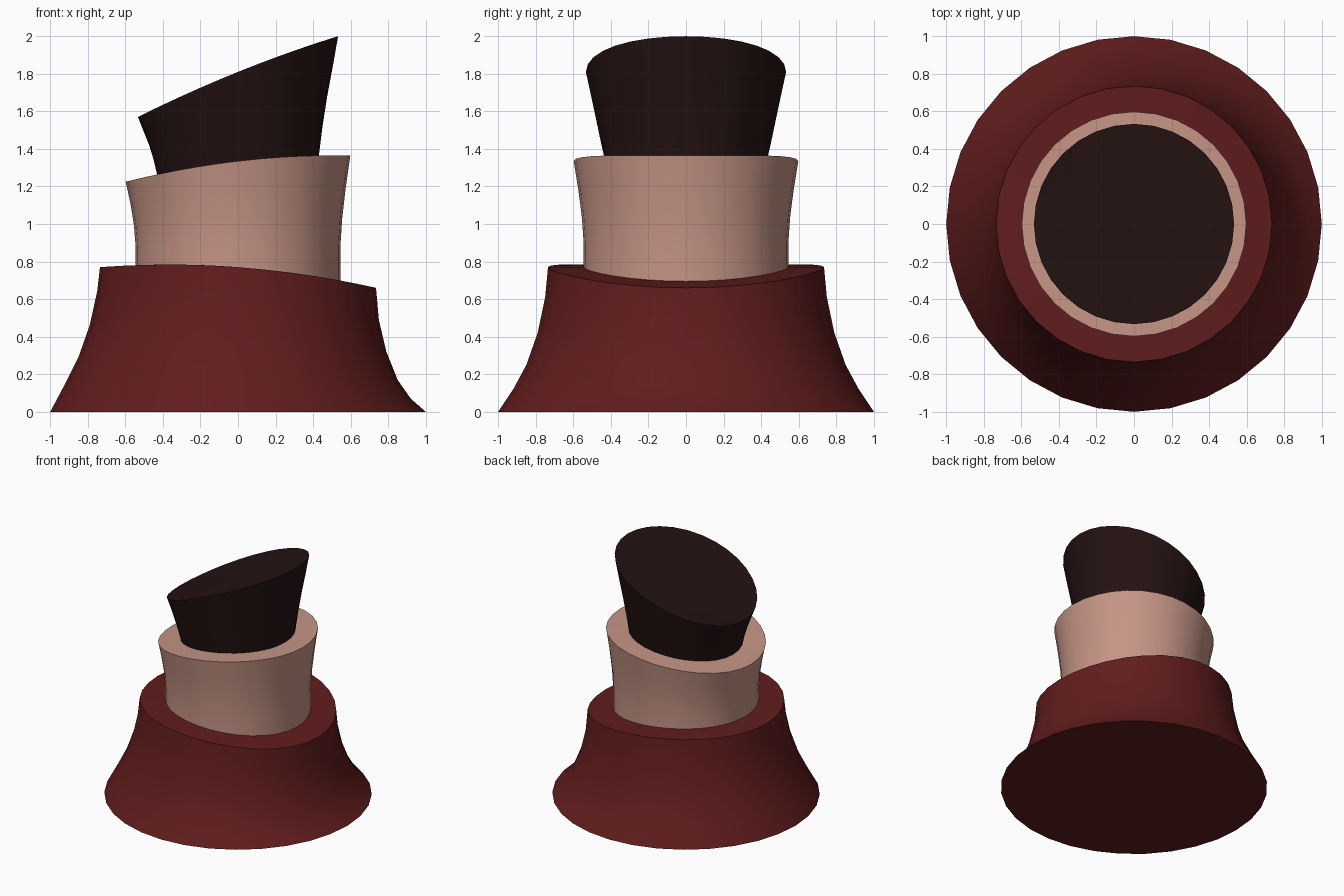
import bpy, bmesh, math

if "Cube" in bpy.data.objects:
    bpy.data.objects.remove(bpy.data.objects["Cube"])

SIDES = 32


def ring(bm, r, z_left, z_mid, z_right):
    """Circle in plan whose height follows a gentle curve from left to right."""
    slope, bow = (z_right - z_left) / 2, (z_right + z_left) / 2 - z_mid
    verts = []
    for i in range(SIDES):
        a = 2 * math.pi * i / SIDES
        c = math.cos(a)
        verts.append(bm.verts.new((r * c, r * math.sin(a), z_mid + slope * c + bow * c * c)))
    return verts


def tier(name, rings, color, cap_bottom=False, cap_top=False):
    bm = bmesh.new()
    loops = [ring(bm, *p) for p in rings]
    for lo, hi in zip(loops, loops[1:]):
        for i in range(SIDES):
            j = (i + 1) % SIDES
            bm.faces.new((lo[i], lo[j], hi[j], hi[i]))
    if cap_bottom:
        bm.faces.new(loops[0][::-1])
    if cap_top:
        centre = bm.verts.new((0, 0, rings[-1][2]))
        top = loops[-1]
        for i in range(SIDES):
            bm.faces.new((top[i], top[(i + 1) % SIDES], centre))
    mesh = bpy.data.meshes.new(name)
    bm.to_mesh(mesh)
    bm.free()
    obj = bpy.data.objects.new(name, mesh)
    bpy.context.collection.objects.link(obj)
    mat = bpy.data.materials.new(name + "_color")
    mat.diffuse_color = (*color, 1)
    mat.use_nodes = True
    mat.node_tree.nodes["Principled BSDF"].inputs["Base Color"].default_value = mat.diffuse_color
    mesh.materials.append(mat)
    bpy.ops.object.select_all(action='DESELECT')
    obj.select_set(True)
    bpy.context.view_layer.objects.active = obj
    bpy.ops.object.shade_smooth_by_angle(angle=math.radians(35))


# Rings are (radius, height at left, height at middle, height at right)
# Flared base with its sloping ledge
tier("base", [
    (1.0, 0, 0, 0), (0.92, 0.15, 0.12, 0.07), (0.85, 0.29, 0.25, 0.17),
    (0.79, 0.46, 0.42, 0.32), (0.75, 0.64, 0.61, 0.49),
    (0.735, 0.77, 0.77, 0.66), (0.545, 0.78, 0.77, 0.695)],
    (0.12, 0.012, 0.012), cap_bottom=True)

# Middle collar with its sloping ledge
tier("collar", [
    (0.545, 0.78, 0.77, 0.695), (0.545, 0.88, 0.90, 0.88),
    (0.555, 1.00, 1.04, 1.03), (0.573, 1.11, 1.18, 1.19),
    (0.598, 1.225, 1.335, 1.365), (0.43, 1.26, 1.335, 1.36)],
    (0.56, 0.30, 0.235))

# Slanted top piece
tier("slanted_top", [
    (0.43, 1.26, 1.335, 1.36), (0.45, 1.345, 1.42, 1.52),
    (0.475, 1.425, 1.54, 1.68), (0.505, 1.50, 1.68, 1.84),
    (0.533, 1.57, 1.81, 2.0)],
    (0.018, 0.006, 0.006), cap_top=True)
